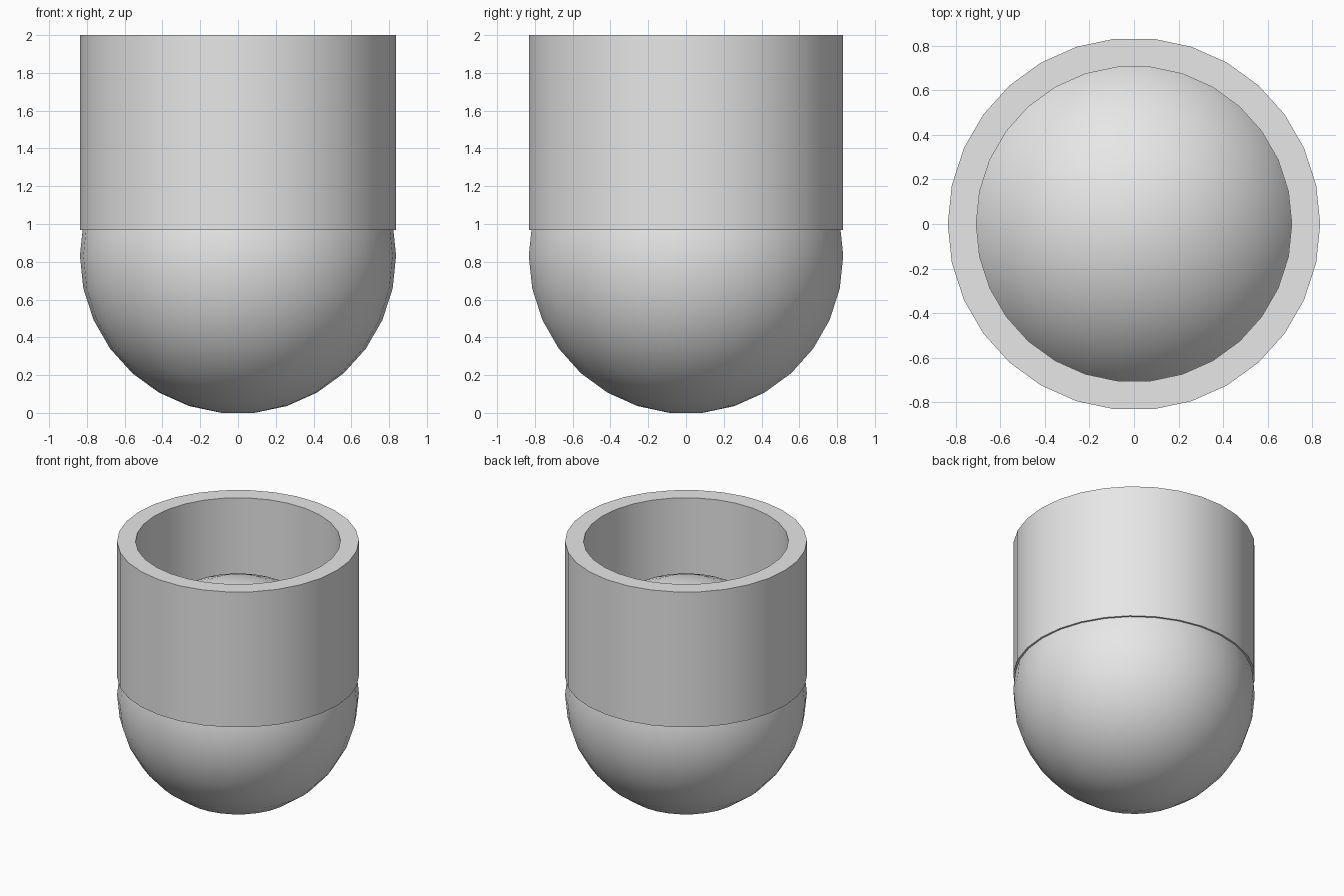
import bpy
import bmesh
from math import sin, cos, tau, pi, radians

SIDES = 30
RADIUS = 0.837          # shared outer radius of ball and tube
BORE = 0.709            # inner radius of the tube
TUBE_BOTTOM, TUBE_TOP = 0.967, 2.0

cube = bpy.data.objects.get("Cube")
if cube:
    bpy.data.objects.remove(cube, do_unlink=True)

grey = bpy.data.materials.new("light grey")
grey.use_nodes = True
grey.diffuse_color = (0.8, 0.8, 0.8, 1)
grey.node_tree.nodes["Principled BSDF"].inputs["Base Color"].default_value = grey.diffuse_color


def lathe(name, profile, closed):
    """Turn (radius, z) points about z; a closed profile makes a ring, an open one gets flat caps."""
    bm = bmesh.new()
    rings = [[bm.verts.new((r * cos(tau * i / SIDES), r * sin(tau * i / SIDES), z))
              for i in range(SIDES)] for r, z in profile]
    pairs = list(zip(rings, rings[1:]))
    if closed:
        pairs.append((rings[-1], rings[0]))
    else:
        bm.faces.new(rings[0])
        bm.faces.new(rings[-1])
    for a, b in pairs:
        for i in range(SIDES):
            j = (i + 1) % SIDES
            bm.faces.new((a[i], a[j], b[j], b[i]))
    bmesh.ops.recalc_face_normals(bm, faces=bm.faces[:])
    mesh = bpy.data.meshes.new(name)
    bm.to_mesh(mesh)
    bm.free()
    mesh.materials.append(grey)
    obj = bpy.data.objects.new(name, mesh)
    bpy.context.collection.objects.link(obj)
    bpy.ops.object.select_all(action='DESELECT')
    obj.select_set(True)
    bpy.context.view_layer.objects.active = obj
    bpy.ops.object.shade_smooth_by_angle(angle=radians(30))
    return obj


# Ball: rings at half steps, so both poles end in a small flat cap
RINGS = SIDES // 2
half_height = RADIUS * cos(pi / SIDES)
angles = [(i + 0.5) * pi / RINGS for i in range(RINGS)]
lathe("ball", [(RADIUS * sin(a), half_height - RADIUS * cos(a)) for a in angles], closed=False)

# Open tube standing over the upper half of the ball
lathe("tube", [(RADIUS, TUBE_BOTTOM), (RADIUS, TUBE_TOP),
               (BORE, TUBE_TOP), (BORE, TUBE_BOTTOM)], closed=True)
